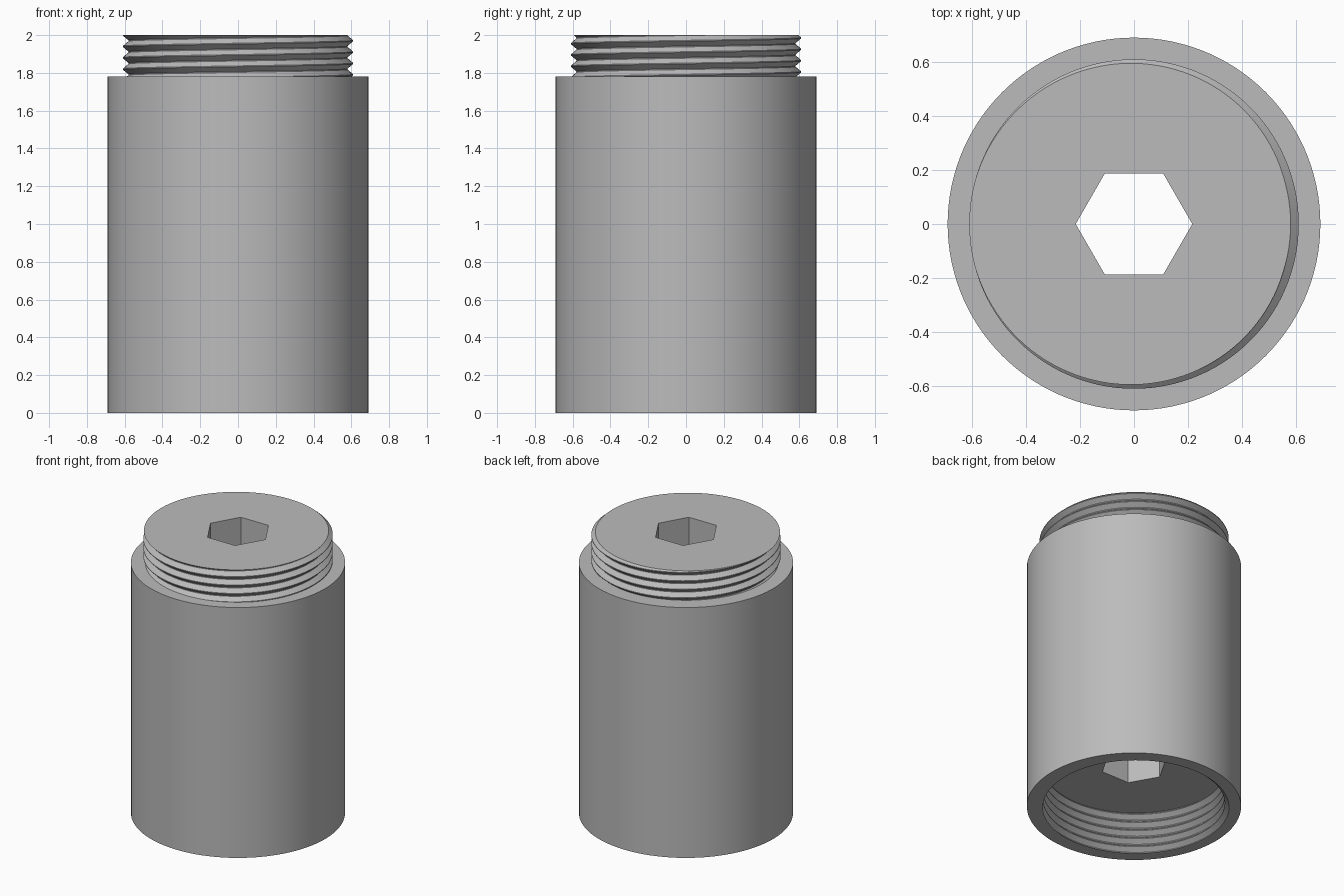
import bpy, bmesh, math

cube = bpy.data.objects.get("Cube")
if cube:
    bpy.data.objects.remove(cube)

SEG = 120
TURN = 2 * math.pi
PITCH = 0.06
BODY_R, LEDGE, TOP, SOCKET_TOP = 0.69, 1.78, 2.0, 0.3
HEX_FLAT = 0.187

steel = bpy.data.materials.new("plain grey steel")
steel.use_nodes = True
GREY = (0.5, 0.5, 0.5, 1)
steel.diffuse_color = GREY
steel.node_tree.nodes["Principled BSDF"].inputs["Base Color"].default_value = GREY


# A ring is a function: angle -> (radius, height)
def circle(radius, z):
    return lambda a: (radius, z)


def hexagon(z):
    sector = math.pi / 3
    return lambda a: (HEX_FLAT / math.cos((a + 1e-9) % sector - sector / 2), z)


def thread(root, crest, low, high, start):
    """Rings that follow the corners of a right-handed screw thread."""
    corners = (0, 0.08, 0.5, 0.58)

    def radius(a, z):
        f = ((z - start) / PITCH - a / TURN + 1e-7) % 1
        if f < corners[1]:
            t = 0
        elif f < corners[2]:
            t = (f - corners[1]) / (corners[2] - corners[1])
        elif f < corners[3]:
            t = 1
        else:
            t = (1 - f) / (1 - corners[3])
        return root + (crest - root) * t

    def ring(turns):
        def at(a):
            z = start + (turns + a / TURN) * PITCH
            z = min(max(z, low), high)
            return radius(a, z), z
        return at

    first = math.floor((low - start) / PITCH) - 2
    last = math.ceil((high - start) / PITCH) + 1
    return [ring(n + c) for n in range(first, last) for c in corners]


def skin(name, rings):
    """Join consecutive rings into a surface and weld the seam."""
    bm = bmesh.new()
    rows = []
    for ring in rings:
        row = []
        for i in range(SEG + 1):
            a = TURN * i / SEG
            r, z = ring(a)
            row.append(bm.verts.new((r * math.cos(a), r * math.sin(a), z)))
        rows.append(row)
    for lower, upper in zip(rows, rows[1:]):
        for i in range(SEG):
            bm.faces.new((lower[i], lower[i + 1], upper[i + 1], upper[i]))
    bmesh.ops.remove_doubles(bm, verts=bm.verts, dist=1e-5)
    mesh = bpy.data.meshes.new(name)
    bm.to_mesh(mesh)
    bm.free()
    mesh.materials.append(steel)
    obj = bpy.data.objects.new(name, mesh)
    bpy.context.collection.objects.link(obj)
    bpy.ops.object.select_all(action="DESELECT")
    obj.select_set(True)
    bpy.context.view_layer.objects.active = obj
    bpy.ops.object.shade_smooth_by_angle(angle=math.radians(25))
    return obj


neck = thread(0.58, 0.61, LEDGE, TOP, TOP - 0.04 * PITCH)
socket = thread(0.585, 0.615, 0, SOCKET_TOP, 0)[::-1]

# Plain outer sleeve with its bottom rim and upper ledge
skin("outer_sleeve", [socket[-1], circle(BODY_R, 0), circle(BODY_R, LEDGE), neck[0]])
# Male thread and its flat end
skin("threaded_neck", neck)
skin("neck_end_face", [neck[-1], hexagon(TOP)])
# Key hole running down to the socket
skin("hex_bore", [hexagon(TOP), hexagon(SOCKET_TOP)])
# Female thread in the base and its flat ceiling
skin("socket_ceiling", [hexagon(SOCKET_TOP), socket[0]])
skin("threaded_socket", socket)
